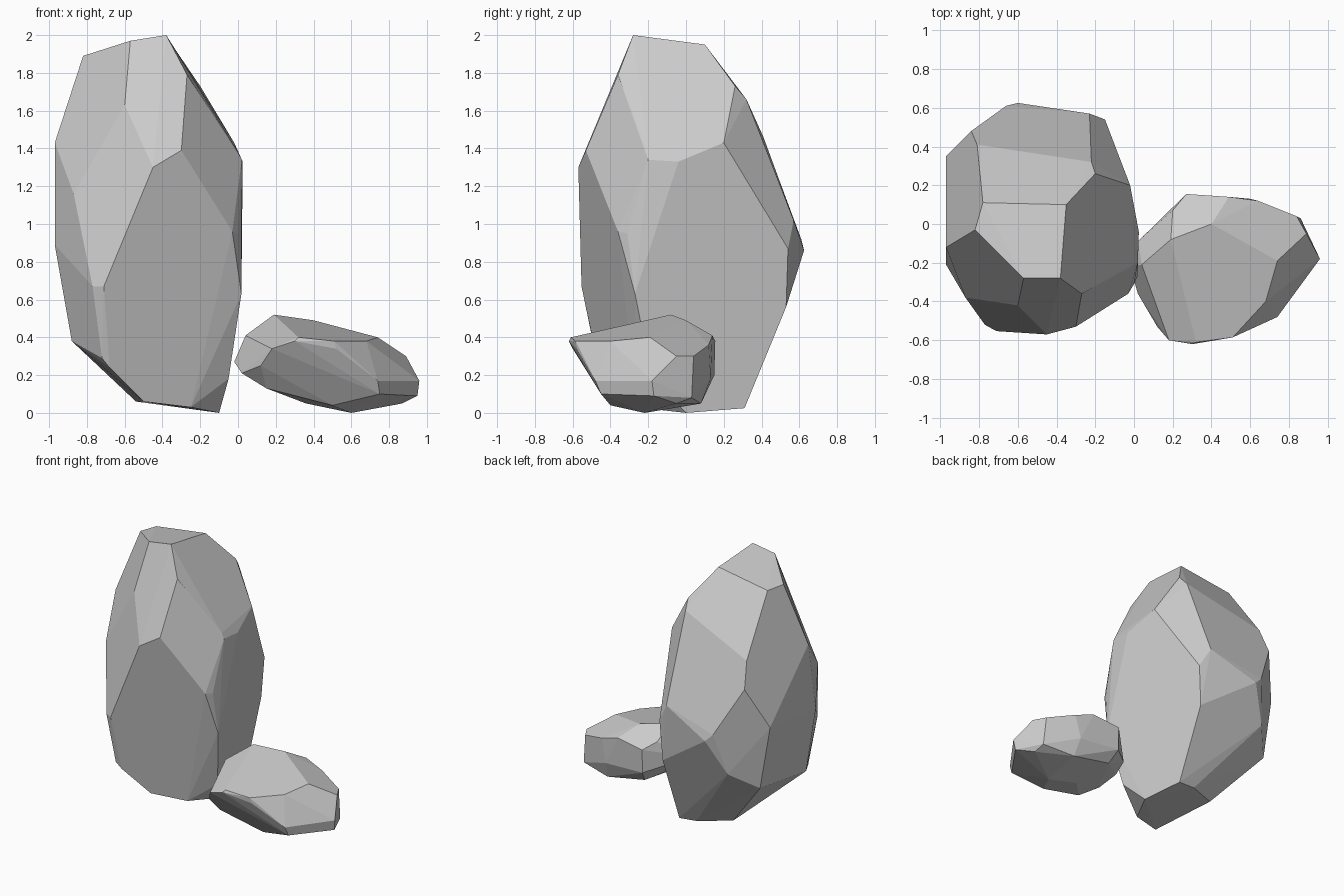
import bpy, bmesh, math


def faceted_rock(name, corners):
    """Convex flat-sided stone wrapped around its corner points."""
    bm = bmesh.new()
    for c in corners:
        bm.verts.new(c)
    hull = bmesh.ops.convex_hull(bm, input=bm.verts[:])
    loose = {v for v in bm.verts if not v.link_faces}
    bmesh.ops.delete(bm, geom=list(loose), context='VERTS')
    # merge nearly coplanar triangles into broad facets
    bmesh.ops.dissolve_limit(bm, angle_limit=math.radians(4),
                             verts=bm.verts[:], edges=bm.edges[:])
    bmesh.ops.recalc_face_normals(bm, faces=bm.faces[:])
    mesh = bpy.data.meshes.new(name)
    bm.to_mesh(mesh)
    bm.free()
    obj = bpy.data.objects.new(name, mesh)
    bpy.context.collection.objects.link(obj)
    return obj


# Tall standing boulder
faceted_rock("tall_rock", [
    # crown
    (-.38, -.28, 2.0), (-.57, -.28, 1.97), (-.82, -.03, 1.89),
    (-.78, .11, 1.885), (-.35, .10, 1.95),
    # shoulders
    (-.27, -.36, 1.79), (-.20, .26, 1.73), (-.22, .32, 1.66),
    (-.60, -.42, 1.63), (-.81, .41, 1.46), (-.97, -.12, 1.43),
    (0, -.20, 1.38), (.02, -.20, 1.34), (.025, -.04, 1.33), (-.02, .20, 1.43),
    (-.30, -.53, 1.39), (-.45, -.57, 1.30), (-.84, .48, 1.27),
    # waist
    (-.87, -.38, 1.16), (-.23, .57, 1.02), (-.03, -.36, .96), (0, -.31, .95),
    (-.97, .35, .96), (-.97, -.21, .89), (-.66, .61, .92), (-.60, .625, .86),
    (-.15, .54, .87), (-.77, -.52, .67), (-.71, -.553, .67),
    (.018, -.27, .63), (-.73, .53, .60), (-.17, .53, .56),
    # foot
    (-.89, .36, .47), (-.88, -.22, .38), (-.72, -.475, .29), (-.68, -.46, .24),
    (-.05, -.18, .18), (-.50, -.36, .06), (-.54, .19, .06), (-.25, -.265, .03),
    (-.30, .30, .035), (-.16, .31, .025), (-.10, 0, 0),
])

# Low boulder leaning against it
faceted_rock("small_rock", [
    # top
    (.19, -.08, .52), (.40, 0, .49), (.04, -.21, .41), (.74, -.19, .40),
    (.68, -.40, .38), (.51, -.585, .38), (.32, -.61, .40), (.20, .07, .43),
    (.27, .155, .38), (.49, .14, .41), (.64, .12, .36),
    # rim
    (.30, -.62, .38), (.18, -.60, .34), (.52, -.58, .34), (.12, -.53, .25),
    (.89, -.05, .30), (.84, .04, .30), (-.02, -.22, .27), (.02, -.09, .30),
    (.96, -.18, .17), (.74, -.48, .17), (.02, -.36, .21), (.27, .15, .20),
    (.60, .13, .18),
    # base
    (.95, -.17, .09), (.75, -.45, .10), (.86, .03, .08), (.87, -.05, .05),
    (.15, -.43, .13), (.50, -.40, .04), (.60, -.22, 0), (.36, -.20, .05),
    (.30, .08, .11), (.62, .08, .05),
])
